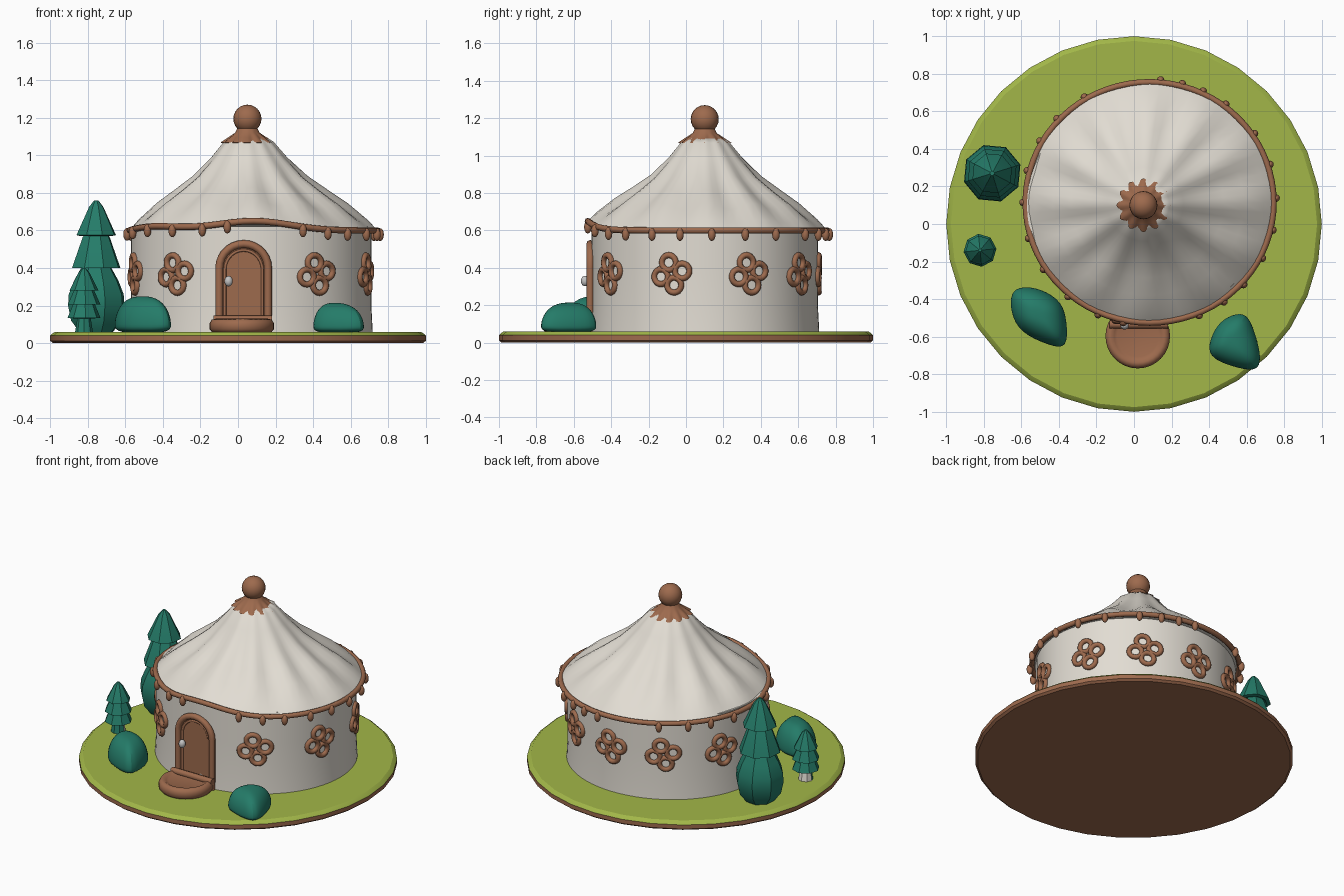
import bpy, bmesh, math
from mathutils import Vector
from math import sin, cos, pi, radians, sqrt

if "Cube" in bpy.data.objects:
    bpy.data.objects.remove(bpy.data.objects["Cube"])


def mat(name, col):
    m = bpy.data.materials.new(name)
    m.diffuse_color = (*col, 1)
    m.use_nodes = True
    m.node_tree.nodes["Principled BSDF"].inputs["Base Color"].default_value = m.diffuse_color
    return m


BROWN = mat("warm brown", (0.34, 0.145, 0.075))
WHITE = mat("canvas white", (0.76, 0.72, 0.65))
GRASS = mat("grass green", (0.36, 0.47, 0.065))
TEAL = mat("leaf teal", (0.018, 0.20, 0.14))
GREY = mat("knob grey", (0.55, 0.55, 0.55))


def finish(name, bm, mats, smooth=30, recalc=True):
    if recalc:
        bmesh.ops.recalc_face_normals(bm, faces=bm.faces[:])
    me = bpy.data.meshes.new(name)
    bm.to_mesh(me)
    bm.free()
    for m in mats:
        me.materials.append(m)
    ob = bpy.data.objects.new(name, me)
    bpy.context.collection.objects.link(ob)
    if smooth:
        bpy.ops.object.select_all(action='DESELECT')
        ob.select_set(True)
        bpy.context.view_layer.objects.active = ob
        bpy.ops.object.shade_smooth_by_angle(angle=radians(smooth))
    return ob


def loft(bm, rings, closed=False, caps=True):
    """Skin a list of equal-length point rings."""
    vr = [[bm.verts.new(p) for p in r] for r in rings]
    n = len(vr[0])
    for i in range(len(vr) if closed else len(vr) - 1):
        a, b = vr[i], vr[(i + 1) % len(vr)]
        for j in range(n):
            bm.faces.new((a[j], a[(j + 1) % n], b[(j + 1) % n], b[j]))
    if caps and not closed:
        bm.faces.new(vr[0][::-1])
        bm.faces.new(vr[-1])


def ring(r, z, n, c=(0, 0), turn=0.0):
    return [(c[0] + r * cos(turn + 2 * pi * j / n), c[1] + r * sin(turn + 2 * pi * j / n), z) for j in range(n)]


def tube(bm, pts, rad, closed, sides=8, up=Vector((0, 0, 1))):
    """Round tube along a path; 'up' is roughly across the path."""
    pts = [Vector(p) for p in pts]
    n, rings = len(pts), []
    for i, p in enumerate(pts):
        a = pts[i - 1] if closed or i else p
        b = pts[(i + 1) % n] if closed or i < n - 1 else p
        t = (b - a).normalized()
        s = t.cross(up).normalized()
        u = s.cross(t)
        rings.append([p + (s * cos(2 * pi * k / sides) + u * sin(2 * pi * k / sides)) * rad for k in range(sides)])
    loft(bm, rings, closed)


def ball(name, c, scale, m):
    bm = bmesh.new()
    bmesh.ops.create_uvsphere(bm, u_segments=20, v_segments=12, radius=1)
    for v in bm.verts:
        v.co = Vector([c[i] + v.co[i] * scale[i] for i in range(3)])
    return finish(name, bm, [m], 40)


# Position on the wall: azimuth 0 = front, positive to the right
def wall_pt(az, z, off=0.0):
    return Vector((0.07 + (0.64 + off) * sin(az), 0.10 - (0.605 + off) * cos(az), z))


# Gentle wave of the eave height, lifted over the door
def eave_z(az):
    a = (az + pi) % (2 * pi) - pi
    return 0.598 + 0.05 * math.exp(-(a / 0.42) ** 2) + 0.022 * math.exp(-((a + 0.9) / 0.4) ** 2)


def eave_pt(az, off=0.0, dz=0.0):
    return Vector((0.083 + (0.66 + off) * sin(az), 0.115 - (0.64 + off) * cos(az), eave_z(az) + dz))


# Ground disc: grass on top, brown edge and underside
bm = bmesh.new()
loft(bm, [ring(r, z, 32) for r, z in ((0.985, 0), (1, 0.012), (1, 0.04), (0.99, 0.05), (0.975, 0.06))])
for f in bm.faces:
    f.material_index = 1 if f.calc_center_median().z > 0.042 else 0
finish("ground_disc", bm, [BROWN, GRASS])

# Round wall
N = 72
AZ = [2 * pi * j / N for j in range(N)]
bm = bmesh.new()
loft(bm, [[wall_pt(a, z, o) for a in AZ] for z, o in ((0.05, 0.008), (0.2, 0), (0.4, 0), (0.62, 0.0))])
finish("round_wall", bm, [WHITE])

# Pleated canvas roof, from the wavy eave to the peak
PEAK = Vector((0.05, 0.10, 0))
bm = bmesh.new()
rings = [[eave_pt(a, -0.06) for a in AZ]]
for r, z in ((0.65, 0.60), (0.60, 0.65), (0.5, 0.73), (0.4, 0.80), (0.3, 0.88), (0.2, 0.985), (0.13, 1.07), (0.10, 1.09)):
    k = (r - 0.1) / 0.55
    fold = 0.016 * sin(pi * min(1, (1 - k) * 1.3)) + 0.003
    rg = []
    for a in AZ:
        e = eave_pt(a)
        d = (e - PEAK)
        d.z = 0
        f = (r / 0.65) * d + PEAK
        f.z = z + (eave_z(a) - 0.60) * k ** 2 + fold * cos(12 * a)
        rg.append(f)
    rings.append(rg)
loft(bm, rings)
finish("canvas_roof", bm, [WHITE], 40)

# Scalloped cap and ball finial
bm = bmesh.new()
rings = []
for r, z, w in ((0.10, 1.06, 0), (0.132, 1.068, 0.012), (0.10, 1.095, 0.004), (0.065, 1.12, 0), (0.05, 1.15, 0)):
    rings.append([(PEAK.x + (r + w * cos(12 * a)) * sin(a), PEAK.y - (r + w * cos(12 * a)) * cos(a), z) for a in AZ])
loft(bm, rings)
finish("roof_cap", bm, [BROWN], 40)
ball("finial_ball", (0.05, 0.10, 1.195), (0.075, 0.075, 0.075), BROWN)

# Rope around the eave with hanging pegs
bm = bmesh.new()
tube(bm, [eave_pt(a, 0.0, 0.002) for a in AZ], 0.017, True)
finish("eave_rope", bm, [BROWN], 60)
PEGS = (-12, -24, -40, -57, -73, -90, -105, -120, -133, -149, 175, 165, 155, 143,
        124, 108, 92, 77, 63, 48, 36, 23)
for i, d in enumerate(PEGS):
    p = eave_pt(radians(d), 0.014, -0.02)
    ball("eave_peg_%02d" % i, p, (0.02, 0.02, 0.034), BROWN)

# Four-petal windows bent around the wall
for i, d in enumerate((33, 73, 113, 147, 179, 211, 246, 285, 321)):
    bm = bmesh.new()
    a0 = radians(d)
    for q in range(4):
        t = pi / 2 * q + 0.25
        cu, cv = 0.062 * cos(t), 0.062 * sin(t)
        rings = []
        for s in range(20):
            b = 2 * pi * s / 20
            rg = []
            for k in range(8):
                g = 2 * pi * k / 8
                R = 0.040 + 0.016 * cos(g)
                rg.append(wall_pt(a0 + (cu + R * cos(b)) / 0.62, 0.368 + cv + R * sin(b), 0.004 + 0.017 * sin(g)))
            rings.append(rg)
        loft(bm, rings, True)
    finish("petal_window_%d" % i, bm, [BROWN], 60)


# Arched door: panel, frame and knob
def arch(w, z0, zs, ztop, y, cx=0.03, n=14):
    pts = [(cx - w, y, z0), (cx - w, y, (z0 + zs) / 2)]
    for j in range(n + 1):
        t = pi * j / n
        pts.append((cx - w * cos(t), y, zs + (ztop - zs) * sin(t)))
    return pts + [(cx + w, y, (z0 + zs) / 2), (cx + w, y, z0)]


bm = bmesh.new()
loft(bm, [arch(0.135, 0.06, 0.40, 0.53, y) for y in (-0.42, -0.508)])
finish("door_panel", bm, [BROWN])
bm = bmesh.new()
tube(bm, arch(0.13, 0.06, 0.40, 0.528, -0.512), 0.021, False, up=Vector((0, 1, 0)))
tube(bm, arch(0.10, 0.13, 0.39, 0.495, -0.507), 0.008, False, up=Vector((0, 1, 0)))
finish("door_frame", bm, [BROWN], 60)
ball("door_knob", (-0.05, -0.54, 0.33), (0.022, 0.022, 0.028), GREY)

# Rounded doorstep with a raised rim and a sill
bm = bmesh.new()
step = ((0.155, 0.055), (0.172, 0.075), (0.172, 0.105), (0.16, 0.125), (0.14, 0.13), (0.125, 0.12), (0.11, 0.115))
loft(bm, [ring(r, z, 32, (0.02, -0.597)) for r, z in step])
finish("doorstep", bm, [BROWN], 50)
bm = bmesh.new()
tube(bm, [(x, -0.535, 0.125) for x in (-0.13, -0.1, 0.03, 0.16, 0.18)], 0.022, False)
finish("door_sill", bm, [BROWN], 50)


# Tiered trees
def tree(name, c, prof, n, turn):
    bm = bmesh.new()
    loft(bm, [ring(r, z, n, c, turn) for r, z in prof])
    return finish(name, bm, [TEAL], 25)


tree("large_tree", (-0.755, 0.27),
     ((0.09, 0.055), (0.14, 0.12), (0.157, 0.20), (0.153, 0.26), (0.125, 0.33), (0.085, 0.40), (0.07, 0.43),
      (0.10, 0.405), (0.135, 0.40), (0.075, 0.565), (0.06, 0.585), (0.085, 0.57), (0.11, 0.575),
      (0.04, 0.725), (0.012, 0.76)), 8, 0.3)
tree("small_tree", (-0.82, -0.14),
     ((0.03, 0.13), (0.088, 0.135), (0.055, 0.215), (0.04, 0.22), (0.088, 0.205), (0.05, 0.29), (0.04, 0.295),
      (0.078, 0.28), (0.03, 0.375), (0.008, 0.40)), 8, 0.1)
bm = bmesh.new()
loft(bm, [ring(r, z, 8, (-0.82, -0.14)) for r, z in ((0.048, 0.055), (0.034, 0.145))])
for f in bm.faces:
    f.material_index = 1 if f.calc_center_median().y > -0.13 else 0
finish("small_trunk", bm, [TEAL, WHITE])


# Lopsided bushes: plan outline drawn up to an off-centre peak
def bush(name, outline, peak, h):
    bm = bmesh.new()
    rings = []
    for s, k in ((0.97, 0), (1.0, 0.25), (0.95, 0.5), (0.78, 0.77), (0.5, 0.94), (0.2, 1.0)):
        rings.append([(peak[0] + (x - peak[0]) * s, peak[1] + (y - peak[1]) * s, 0.05 + h * k) for x, y in outline])
    loft(bm, rings)
    ob = finish(name, bm, [TEAL], 60)
    m = ob.modifiers.new("round", 'SUBSURF')
    m.levels = m.render_levels = 2


bush("left_bush", ((-0.66, -0.36), (-0.60, -0.33), (-0.50, -0.34), (-0.38, -0.41), (-0.355, -0.52), (-0.35, -0.67),
                   (-0.45, -0.65), (-0.61, -0.58), (-0.66, -0.47)), (-0.51, -0.48), 0.20)
bush("right_bush", ((0.39, -0.65), (0.44, -0.53), (0.52, -0.48), (0.60, -0.47), (0.64, -0.56), (0.675, -0.68),
                    (0.675, -0.79), (0.55, -0.77), (0.41, -0.72)), (0.51, -0.62), 0.165)
